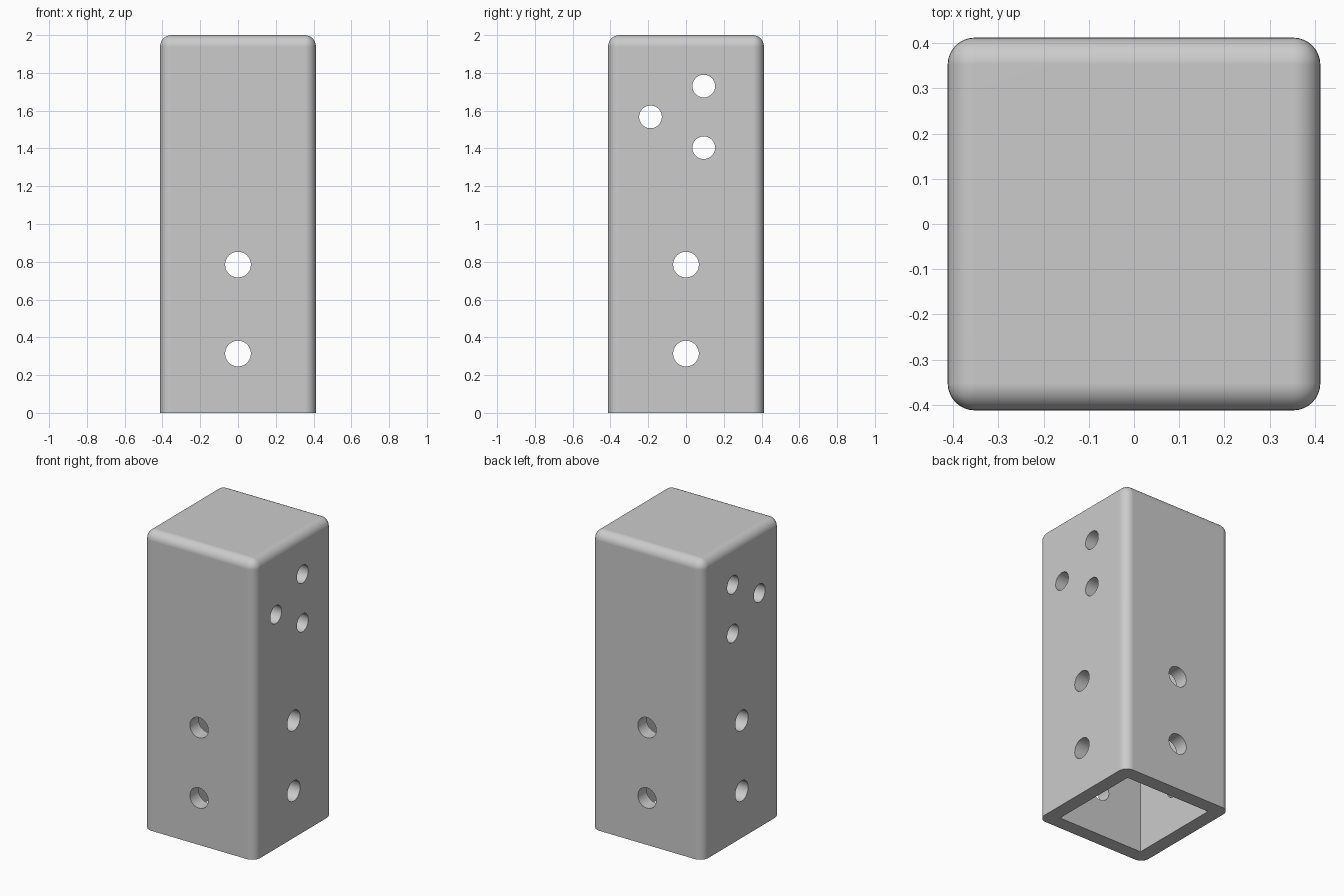
import bpy, bmesh, math
from mathutils import Matrix, Vector

if "Cube" in bpy.data.objects:
    bpy.data.objects.remove(bpy.data.objects["Cube"], do_unlink=True)

WIDTH, HEIGHT, ROUND, WALL = 0.825, 2.0, 0.06, 0.094


def add_object(name, bm):
    mesh = bpy.data.meshes.new(name)
    bmesh.ops.recalc_face_normals(bm, faces=bm.faces)
    bm.to_mesh(mesh)
    bm.free()
    obj = bpy.data.objects.new(name, mesh)
    bpy.context.collection.objects.link(obj)
    return obj


def box(width, bottom, top):
    bm = bmesh.new()
    place = Matrix.Translation((0, 0, (bottom + top) / 2))
    size = Matrix.Diagonal((width, width, top - bottom, 1))
    bmesh.ops.create_cube(bm, size=1, matrix=place @ size)
    return bm


def drill(name, axis, centre, radius):
    bm = bmesh.new()
    turn = Vector(axis).to_track_quat('Z', 'Y').to_matrix().to_4x4()
    bmesh.ops.create_cone(bm, cap_ends=True, segments=64, radius1=radius, radius2=radius,
                          depth=1.2, matrix=Matrix.Translation(centre) @ turn)
    return add_object(name, bm)


# Closed-top square post, rounded everywhere but at the open bottom rim
bm = box(WIDTH, 0, HEIGHT)
edges = [e for e in bm.edges if max(v.co.z for v in e.verts) > HEIGHT / 2]
bmesh.ops.bevel(bm, geom=edges, offset=ROUND, segments=8, profile=0.5, affect='EDGES')
post = add_object("square_post", bm)

# Sharp-cornered cavity and through holes
cutters = [add_object("cavity_cutter", box(WIDTH - 2 * WALL, -0.2, HEIGHT - WALL))]
for z in (0.314, 0.785):
    cutters.append(drill("front_hole_cutter", (0, 1, 0), (0, 0, z), 0.068))
    cutters.append(drill("side_hole_cutter", (1, 0, 0), (0, 0, z), 0.068))
for y, z in ((0.094, 1.73), (-0.188, 1.567), (0.094, 1.404)):
    cutters.append(drill("upper_hole_cutter", (1, 0, 0), (0, y, z), 0.06))

bpy.ops.object.select_all(action='DESELECT')
post.select_set(True)
bpy.context.view_layer.objects.active = post
for cutter in cutters:
    cutter.hide_render = True
    mod = post.modifiers.new("cut", 'BOOLEAN')
    mod.operation, mod.solver, mod.object = 'DIFFERENCE', 'EXACT', cutter
    bpy.ops.object.modifier_apply(modifier=mod.name)
    bpy.data.objects.remove(cutter, do_unlink=True)

# Plain grey finish with smooth rounds and flat walls
grey = bpy.data.materials.new("plain grey")
grey.use_nodes = True
colour = (0.6, 0.6, 0.6, 1)
grey.diffuse_color = colour
grey.node_tree.nodes["Principled BSDF"].inputs["Base Color"].default_value = colour
post.data.materials.clear()
post.data.materials.append(grey)
bpy.ops.object.shade_smooth_by_angle(angle=math.radians(30))
normals = post.modifiers.new("flat_walls", 'WEIGHTED_NORMAL')
normals.keep_sharp = True
